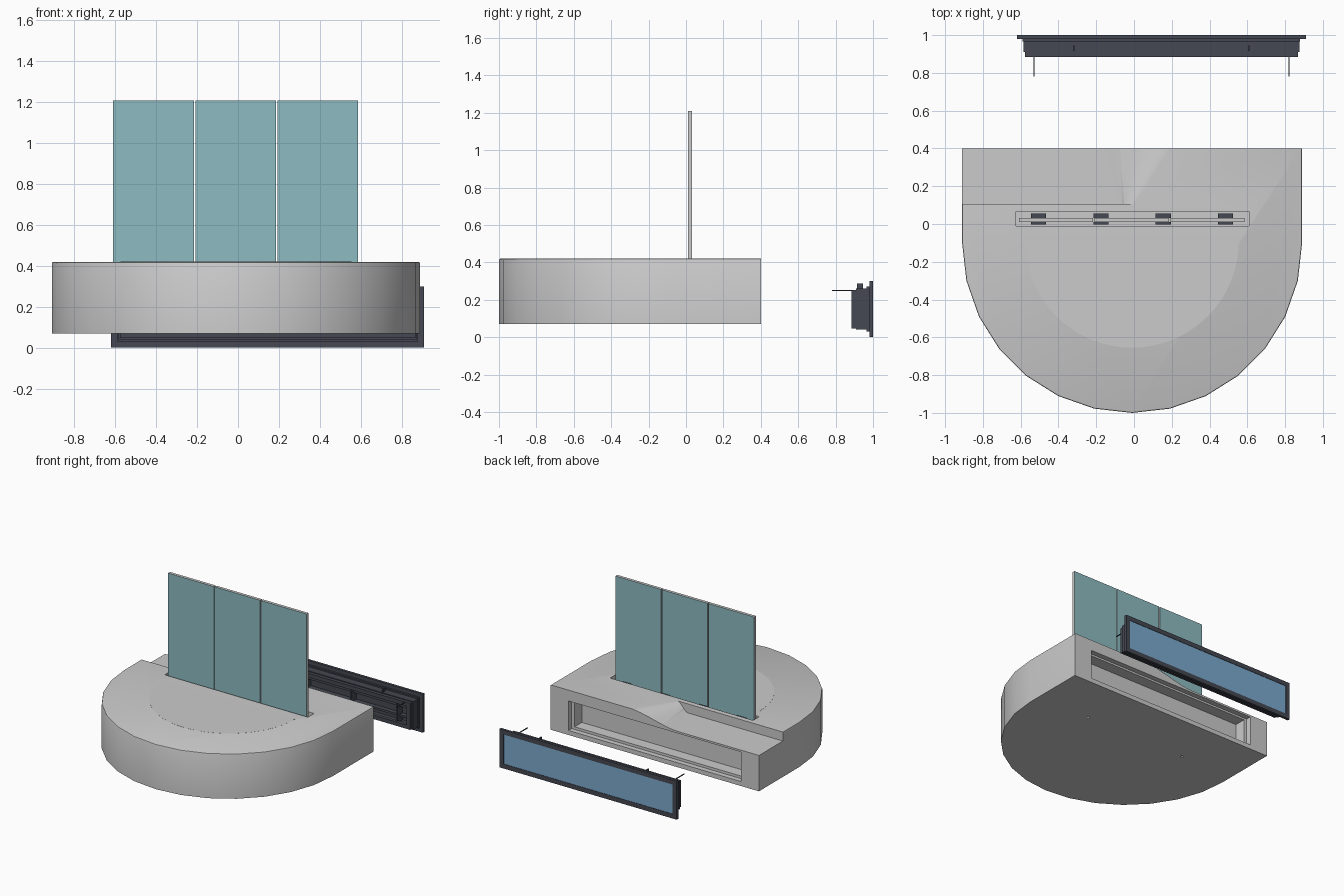
import bpy, bmesh, math

if "Cube" in bpy.data.objects:
    bpy.data.objects.remove(bpy.data.objects["Cube"])

def mat(name, col):
    m = bpy.data.materials.new(name)
    m.diffuse_color = (*col, 1)
    m.use_nodes = True
    m.node_tree.nodes["Principled BSDF"].inputs["Base Color"].default_value = m.diffuse_color
    return m

TEAL = mat("teal_glass", (0.27, 0.50, 0.54))
BLUE = mat("blue_screen", (0.20, 0.40, 0.62))
DARK = mat("dark_metal", (0.06, 0.065, 0.085))
CX = -0.01   # centre line of the base

def finish(bm, name, material=None):
    bmesh.ops.recalc_face_normals(bm, faces=bm.faces[:])
    me = bpy.data.meshes.new(name)
    bm.to_mesh(me)
    bm.free()
    ob = bpy.data.objects.new(name, me)
    bpy.context.collection.objects.link(ob)
    if material:
        me.materials.append(material)
    return ob

def box(name, x0, x1, y0, y1, z0, z1, material=None):
    bm = bmesh.new()
    bmesh.ops.create_cube(bm, size=1)
    for v in bm.verts:
        v.co = ((x0 + x1) / 2 + v.co.x * (x1 - x0),
                (y0 + y1) / 2 + v.co.y * (y1 - y0),
                (z0 + z1) / 2 + v.co.z * (z1 - z0))
    return finish(bm, name, material)

def loft(name, ring_a, ring_b, material=None):
    bm = bmesh.new()
    a = [bm.verts.new(p) for p in ring_a]
    b = [bm.verts.new(p) for p in ring_b]
    bm.faces.new(a)
    bm.faces.new(b[::-1])
    n = len(a)
    for i in range(n):
        bm.faces.new((a[i], b[i], b[(i + 1) % n], a[(i + 1) % n]))
    return finish(bm, name, material)

def prism(name, pts, z0, z1):
    return loft(name, [(x, y, z0) for x, y in pts], [(x, y, z1) for x, y in pts])

def frame(name, x0, x1, y0, y1, z0, z1, t, material):
    # rectangular ring in the xz plane
    outer = [(x0, z0), (x1, z0), (x1, z1), (x0, z1)]
    inner = [(x0 + t, z0 + t), (x1 - t, z0 + t), (x1 - t, z1 - t), (x0 + t, z1 - t)]
    bm = bmesh.new()
    loops = [[bm.verts.new((x, y, z)) for x, z in pts]
             for pts, y in ((outer, y0), (outer, y1), (inner, y1), (inner, y0))]
    for k in range(4):
        a, b = loops[k], loops[(k + 1) % 4]
        for i in range(4):
            j = (i + 1) % 4
            bm.faces.new((a[i], a[j], b[j], b[i]))
    return finish(bm, name, material)

def cut(target, cutter):
    cutter.hide_render = True
    m = target.modifiers.new("cut", 'BOOLEAN')
    m.operation, m.solver, m.object = 'DIFFERENCE', 'EXACT', cutter
    bpy.context.view_layer.objects.active = target
    bpy.ops.object.modifier_apply(modifier=m.name)
    bpy.data.objects.remove(cutter)

def half_round(r, cy, n):
    return [(CX + r * math.cos(math.pi * (1 + i / n)), cy + r * math.sin(math.pi * (1 + i / n)))
            for i in range(n + 1)]

# D-shaped base with softened top rim
base = prism("base", half_round(0.90, -0.10, 14) + [(CX + 0.90, 0.40), (CX - 0.90, 0.40)], 0.07, 0.42)
bm = bmesh.new()
bm.from_mesh(base.data)
rim = [e for e in bm.edges if all(v.co.z > 0.41 for v in e.verts) and any(v.co.y < 0.3 for v in e.verts)]
bmesh.ops.bevel(bm, geom=rim, offset=0.008, segments=2, profile=0.5, affect='EDGES')
bm.to_mesh(base.data)
bm.free()

# lowered back-left deck with a fanned ramp
def deck_profile(y, xa, xb):
    pts = [(-1.0, y, 0.55), (-1.0, y, 0.35)]
    for i in range(13):
        t = i / 12
        pts.append((xa + (xb - xa) * t, y, 0.35 + 0.071 * t * t * (3 - 2 * t)))
    return pts + [(xb, y, 0.55)]
cut(base, loft("deck_cutter", deck_profile(0.105, -0.09, 0.0), deck_profile(0.45, -0.24, 0.25)))

# slot for the panels, stepped recess in the back, screw holes underneath
cut(base, box("slot_cutter", -0.625, 0.61, -0.01, 0.065, 0.25, 0.6))
cut(base, box("recess_cutter", CX - 0.745, CX + 0.745, 0.36, 0.5, 0.105, 0.335))
cut(base, box("inner_recess_cutter", CX - 0.72, CX + 0.72, 0.27, 0.5, 0.125, 0.32))
for x in (-0.45, 0.43):
    cut(base, prism("hole_cutter", [(x + 0.01 * math.cos(k * math.pi / 6), 0.01 * math.sin(k * math.pi / 6))
                                    for k in range(12)], 0.0, 0.1))
bpy.ops.object.select_all(action='DESELECT')
base.select_set(True)
bpy.context.view_layer.objects.active = base
bpy.ops.object.shade_smooth_by_angle(angle=math.radians(30))

# flush half-round floor inlay
prism("floor_inlay", half_round(0.565, -0.09, 32), 0.415, 0.4205)

# three standing glass panels, grey on the edges
for i in range(3):
    x = -0.61 + i * 0.401
    p = box(f"panel_{i + 1}", x, x + 0.394, 0.01, 0.033, 0.27, 1.21)
    p.data.materials.append(mat("panel_edge", (0.6, 0.6, 0.6)))
    p.data.materials.append(TEAL)
    for f in p.data.polygons:
        f.material_index = 1 if abs(f.normal.y) > 0.5 else 0

# clips holding the panels in the slot
for i in range(4):
    x = -0.505 + i * 0.33
    for j, (y0, y1) in enumerate(((-0.002, 0.01), (0.033, 0.055))):
        box(f"panel_clip_{i}_{j}", x - 0.04, x + 0.04, y0, y1, 0.37, 0.405, DARK)

# detached display: bezel, screen, hollow housing
X0, X1 = -0.62, 0.91
frame("display_bezel", X0, X1, 0.98, 1.0, 0.0, 0.30, 0.035, DARK)
box("display_screen", X0 + 0.03, X1 - 0.03, 0.985, 0.997, 0.03, 0.27, BLUE)
box("display_back_plate", X0 + 0.03, X1 - 0.03, 0.965, 0.984, 0.03, 0.27, DARK)
frame("display_housing", -0.585, 0.875, 0.91, 0.982, 0.04, 0.26, 0.022, DARK)
frame("display_rear_lip", -0.577, 0.867, 0.885, 0.912, 0.047, 0.253, 0.03, DARK)

# ribs and rails behind the display
for i, x in enumerate((-0.45, -0.053, 0.343, 0.74)):
    box(f"display_rib_{i}", x - 0.006, x + 0.006, 0.90, 0.97, 0.05, 0.25, DARK)
for i, z in enumerate((0.11, 0.19)):
    box(f"display_rail_{i}", -0.57, 0.86, 0.93, 0.97, z - 0.008, z + 0.008, DARK)

# top tabs and locating pins
for i, x in enumerate((-0.318, 0.608)):
    box(f"display_tab_{i}", x - 0.004, x + 0.004, 0.915, 0.945, 0.255, 0.287, DARK)
for i, x in enumerate((-0.53, 0.82)):
    box(f"display_pin_{i}", x - 0.003, x + 0.003, 0.78, 0.965, 0.246, 0.252, DARK)
